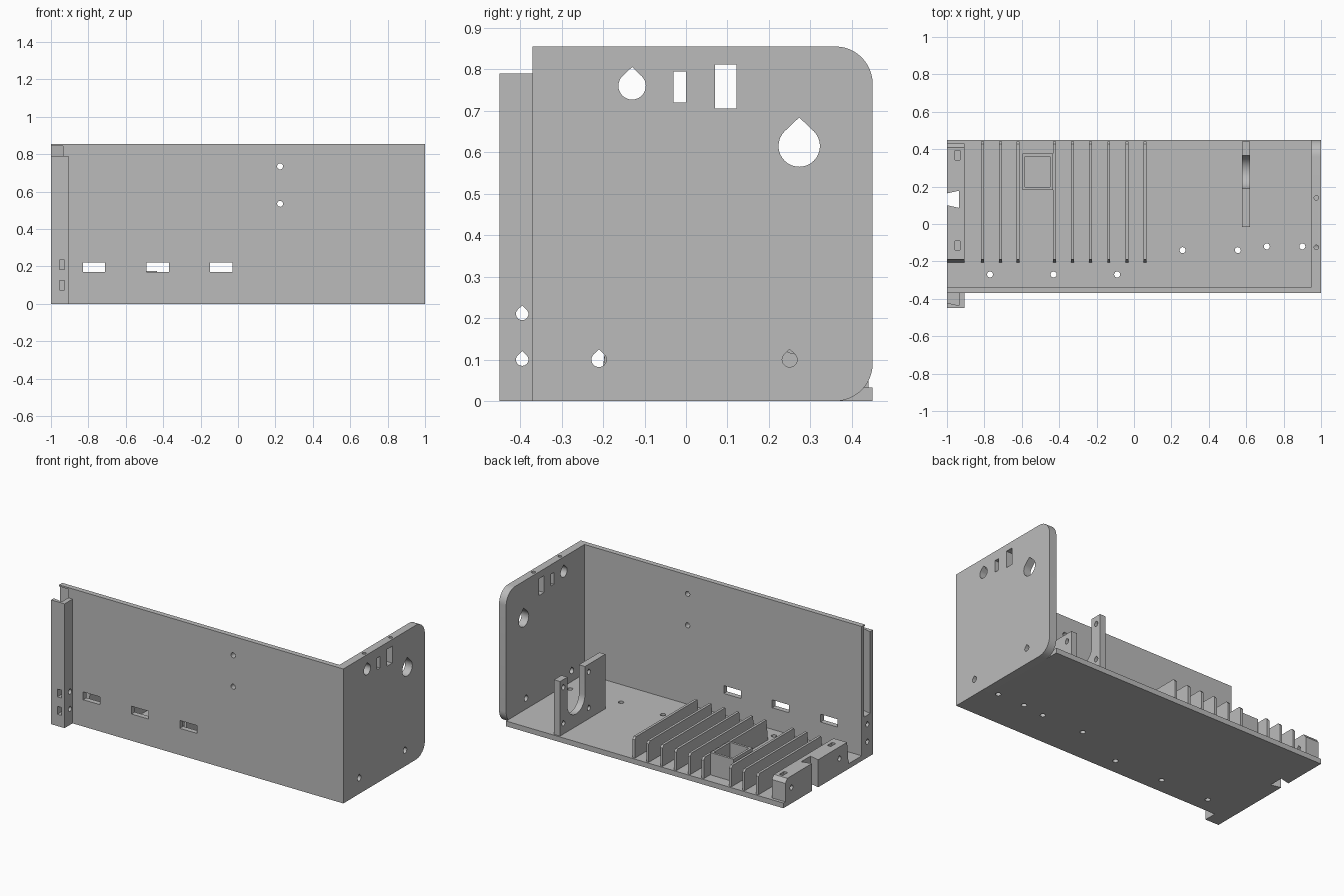
import bpy, bmesh, math
from mathutils import Vector

cube = bpy.data.objects.get("Cube")
if cube:
    bpy.data.objects.remove(cube, do_unlink=True)

grey = bpy.data.materials.new("plain_grey")
grey.use_nodes = True
grey.diffuse_color = (0.5, 0.5, 0.5, 1)
grey.node_tree.nodes["Principled BSDF"].inputs["Base Color"].default_value = (0.5, 0.5, 0.5, 1)


def prism(name, pts, axis, lo, hi):
    """Extrude a 2D outline along one axis."""
    place = {"x": lambda a, b, d: (d, a, b),
             "y": lambda a, b, d: (a, d, b),
             "z": lambda a, b, d: (a, b, d)}[axis]
    bm = bmesh.new()
    low = [bm.verts.new(place(a, b, lo)) for a, b in pts]
    high = [bm.verts.new(place(a, b, hi)) for a, b in pts]
    bm.faces.new(low)
    bm.faces.new(high)
    n = len(pts)
    for i in range(n):
        j = (i + 1) % n
        bm.faces.new((low[i], low[j], high[j], high[i]))
    bmesh.ops.recalc_face_normals(bm, faces=bm.faces)
    mesh = bpy.data.meshes.new(name)
    bm.to_mesh(mesh)
    bm.free()
    mesh.materials.append(grey)
    ob = bpy.data.objects.new(name, mesh)
    bpy.context.collection.objects.link(ob)
    return ob


def rect(a0, a1, b0, b1):
    return [(a0, b0), (a1, b0), (a1, b1), (a0, b1)]


def arc(a, b, r, start, end, steps=12):
    angles = [math.radians(start + (end - start) * i / steps) for i in range(steps + 1)]
    return [(a + r * math.cos(t), b + r * math.sin(t)) for t in angles]


def circle(a, b, r):
    return arc(a, b, r, 0, 360, 24)[:-1]


def teardrop(a, b, r):
    return arc(a, b, r, 135, 405, 24) + [(a, b + r * 1.38)]


def activate(ob):
    bpy.ops.object.select_all(action="DESELECT")
    ob.select_set(True)
    bpy.context.view_layer.objects.active = ob


def cut(ob, pts, axis, lo, hi):
    tool = prism("cutter", pts, axis, lo, hi)
    tool.hide_render = True
    mod = ob.modifiers.new("cut", "BOOLEAN")
    mod.operation = "DIFFERENCE"
    mod.solver = "EXACT"
    mod.object = tool
    activate(ob)
    bpy.ops.object.modifier_apply(modifier=mod.name)
    bpy.data.objects.remove(tool, do_unlink=True)


def dovetail(y):
    """Groove outline opening on the left edge, wider inside."""
    return [(-1.02, y - 0.027), (-0.935, y - 0.046), (-0.935, y + 0.046), (-1.02, y + 0.027)]


T = 0.033       # plate thickness
H = 0.855       # wall height

# Base plate with screw holes and the dovetail notch
base = prism("base_plate", rect(-1, 0.95, -0.37, 0.45), "z", 0, T)
for x, y in [(-0.77, -0.27), (-0.43, -0.27), (-0.09, -0.27), (0.26, -0.14),
             (0.555, -0.14), (0.71, -0.12), (0.9, -0.12)]:
    cut(base, circle(x, y, 0.016), "z", -0.1, 0.1)
cut(base, dovetail(0.132), "z", -0.1, 0.1)

# Front wall with cable slots, screw holes and rail groove
front = prism("front_wall", rect(-1, 0.95, 0, H), "y", -0.37, -0.337)
for x in (-0.83, -0.49, -0.15):
    cut(front, rect(x, x + 0.12, 0.17, 0.22), "y", -0.5, -0.2)
for z in (0.535, 0.735):
    cut(front, circle(0.225, z, 0.016), "y", -0.5, -0.2)
cut(front, dovetail(-0.39), "z", 0.27, 0.845)

# Side wall with rounded rear corners
side = prism("side_wall", [(-0.37, 0)] + arc(0.36, 0.09, 0.09, -90, 0)
             + arc(0.36, H - 0.09, 0.09, 0, 90) + [(-0.37, H)], "x", 0.95, 1)
for y, z, r in [(-0.13, 0.76, 0.033), (0.273, 0.615, 0.05), (-0.21, 0.1, 0.018), (0.25, 0.1, 0.018)]:
    cut(side, teardrop(y, z, r), "x", 0.9, 1.1)
cut(side, rect(-0.03, 0, 0.72, 0.795), "x", 0.9, 1.1)
cut(side, rect(0.07, 0.122, 0.705, 0.812), "x", 0.9, 1.1)
for y in (-0.125, 0.14):
    cut(side, circle(0.975, y, 0.012), "z", 0.78, 0.9)

# Front corner post with groove, bolt holes and nut slots
post = prism("corner_post", rect(-1, -0.905, -0.45, -0.37), "z", 0, 0.79)
cut(post, dovetail(-0.39), "z", 0.27, 0.9)
for z in (0.1, 0.21):
    cut(post, teardrop(-0.395, z, 0.015), "x", -1.1, -0.8)
    cut(post, rect(-0.955, -0.927, z - 0.025, z + 0.025), "y", -0.5, -0.376)

# Left edge block with notch, bolt holes and nut slots
block = prism("edge_block", [(-0.205, T), (0.43, T), (0.43, 0.15), (0.41, 0.175), (-0.19, 0.175)],
              "x", -1, -0.905)
cut(block, dovetail(0.132), "z", 0, 0.3)
for y in (-0.115, 0.368):
    cut(block, teardrop(y, 0.1, 0.015), "x", -1.1, -0.8)
    cut(block, rect(-0.956, -0.93, y - 0.025, y + 0.025), "z", 0.07, 0.3)

# Row of cooling fins
for i, x in enumerate((-0.81, -0.713, -0.62, -0.425, -0.33, -0.233, -0.135, -0.038, 0.06)):
    prism(f"fin_{i + 1}", [(-0.205, T), (0.44, T), (0.44, 0.15), (0.427, 0.165), (-0.19, 0.165)],
          "x", x - 0.008, x + 0.008)

# Open square socket between the fins
socket = prism("square_socket", rect(-0.597, -0.434, 0.183, 0.376), "z", T, 0.175)
cut(socket, rect(-0.582, -0.449, 0.198, 0.361), "z", 0, 0.3)

# Upright motor bracket with a U-shaped cradle
bracket = prism("motor_bracket", [(-0.015, T), (0.44, T), (0.44, 0.38), (0.366, 0.38)]
                + arc(0.278, 0.2, 0.088, 0, -180, 20) + [(0.19, 0.38), (-0.015, 0.38)],
                "x", 0.578, 0.62)
for y in (0.15, 0.406):
    for z in (0.1, 0.33):
        cut(bracket, teardrop(y, z, 0.015), "x", 0.5, 0.7)

# Smooth the round surfaces, keep edges sharp
for ob in (base, front, side, bracket):
    activate(ob)
    bpy.ops.object.shade_smooth_by_angle(angle=math.radians(30))
